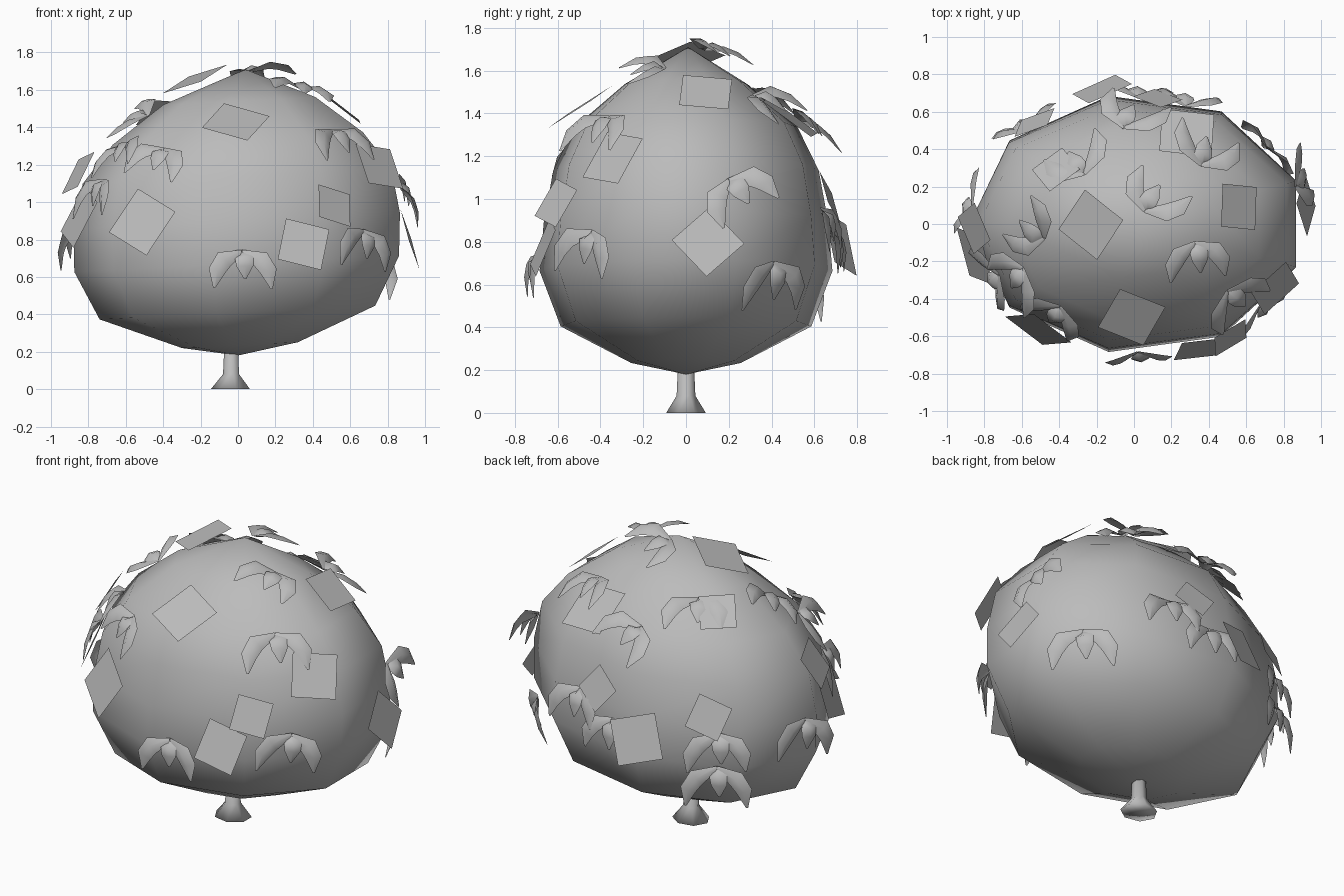
import bpy, math, random
from mathutils import Vector
from mathutils.bvhtree import BVHTree

random.seed(4)
if "Cube" in bpy.data.objects:
    bpy.data.objects.remove(bpy.data.objects["Cube"])

grey = bpy.data.materials.new("plain_grey")
grey.use_nodes = True
grey.diffuse_color = (0.5, 0.5, 0.5, 1)
grey.node_tree.nodes["Principled BSDF"].inputs["Base Color"].default_value = (0.5, 0.5, 0.5, 1)


def add(name, verts, faces, smooth=False):
    mesh = bpy.data.meshes.new(name)
    mesh.from_pydata(verts, [], faces)
    mesh.materials.append(grey)
    for p in mesh.polygons:
        p.use_smooth = smooth
    ob = bpy.data.objects.new(name, mesh)
    bpy.context.collection.objects.link(ob)
    return ob


def loft(name, rings, n, bottom, top, lean, cx):
    """Stack elliptical rings (z, rx, ry) and close both ends with a fan."""
    verts, faces = [], []
    for z, rx, ry in rings:
        for i in range(n):
            a = math.pi + math.tau * i / n
            x = cx + rx * math.cos(a)
            verts.append((x, ry * math.sin(a), z + lean * x))
    for r in range(len(rings) - 1):
        for i in range(n):
            j = (i + 1) % n
            faces.append((r * n + i, r * n + j, r * n + n + j, r * n + n + i))
    b, t = len(verts), len(verts) + 1
    verts += [bottom, top]
    last = (len(rings) - 1) * n
    for i in range(n):
        j = (i + 1) % n
        faces += [(b, j, i), (t, last + i, last + j)]
    add(name, verts, faces, True)
    return verts, faces


# Crown: faceted egg with smooth shading
crown_rings = [(0.235, 0.32, 0.26), (0.41, 0.76, 0.595), (0.67, 0.895, 0.695), (0.9, 0.9, 0.675),
               (1.14, 0.85, 0.63), (1.34, 0.69, 0.53), (1.54, 0.42, 0.29)]
cv, cf = loft("crown", crown_rings, 9, (0, 0, 0.18), (0.04, 0.01, 1.71), 0.05, 0.02)
surface = BVHTree.FromPolygons([Vector(v) for v in cv], cf)

# Trunk: thin stem with a flared foot
loft("trunk", [(0, 0.11, 0.095), (0.08, 0.045, 0.045), (0.3, 0.035, 0.035)],
     7, (-0.035, 0, 0), (-0.035, 0, 0.3), 0, -0.035)


def frame(p, upward):
    """Nearest crown point, outward normal, sideways and downhill directions."""
    hit, n, _, _ = surface.find_nearest(p)
    rough = Vector((p.x / 0.8, p.y / 0.6, (p.z - 0.85) / 0.8))
    if n.dot(rough) < 0:
        n = -n
    n = (n + rough.normalized() * 0.5).normalized()
    n = (n + Vector((0, 0, upward))).normalized()
    side = Vector((0, 0, 1)).cross(n).normalized()
    return hit, n, side, side.cross(n).normalized()


# Square foliage cards: x, y, z, edge length, roll in degrees, upward tilt
cards = [(-0.52, -0.59, 0.88, 0.28, -28, 0.3), (0.53, -0.62, 0.97, 0.2, -17, 0.3),
         (0.35, -0.70, 0.76, 0.24, -15, 0.35), (-0.01, -0.51, 1.43, 0.27, -28, 0.35),
         (-0.24, 0.0, 1.68, 0.27, 35, -0.1), (0.28, 0.49, 1.38, 0.28, 6, 0.25),
         (0.56, 0.09, 1.50, 0.23, -8, 0), (-0.42, 0.31, 1.49, 0.20, 5, 0),
         (0.79, -0.39, 1.18, 0.25, -8, 0.37), (0.94, 0.1, 0.78, 0.24, 42, 0.35),
         (-0.18, 0.73, 0.78, 0.26, 15, 0.3), (0.13, 0.70, 1.0, 0.19, -35, 0.2),
         (-0.54, 0.57, 0.95, 0.2, -22, 0.2), (-0.85, -0.03, 1.16, 0.22, 12, 0),
         (-0.9, -0.2, 0.92, 0.28, -20, 0.25)]
for x, y, z, size, roll, tilt in cards:
    p = Vector((x, y, z))
    hit, n, side, down = frame(p, tilt)
    c = hit + n * min(max((p - hit).length, 0.025), 0.06)
    a = math.radians(roll)
    u = (side * math.cos(a) - down * math.sin(a)) * size / 2
    v = (side * math.sin(a) + down * math.cos(a)) * size / 2
    add("leaf_card", [c - u - v, c + u - v, c + u + v, c - u + v], [(0, 3, 2, 1)])

# Sprigs: three arched drooping leaves from one point: x, y, z, turn in degrees
sprigs = [(0.02, -0.68, 0.73, 0), (-0.40, -0.45, 1.28, 10), (0.50, -0.36, 1.38, 0),
          (0.32, -0.1, 1.59, 40), (0.86, 0.2, 1.08, -30), (0.73, 0.43, 0.68, 0),
          (0.72, -0.5, 0.84, 10), (0.36, 0.32, 1.48, -20), (-0.05, 0.53, 1.38, 25),
          (-0.28, 0.3, 1.53, 0), (-0.62, -0.25, 1.32, -20), (-0.58, 0.52, 0.84, 0),
          (-0.57, 0.52, 0.64, 0), (-0.88, 0.1, 0.85, 10), (0.28, 0.66, 0.95, 0),
          (0.03, 0.68, 0.84, 0), (-0.5, -0.08, 1.48, 60), (0.06, 0.08, 1.7, 30),
          (-0.78, -0.3, 1.12, 0)]
# Leaf outline: distance along, half width, lift
profile = [(0.0, 0.015, 0.03), (0.4, 0.05, 0.075), (0.7, 0.045, 0.075), (1.0, 0.006, 0.05)]
for x, y, z, turn in sprigs:
    hit, n, side, down = frame(Vector((x, y, z)), 0.1)
    a = math.radians(turn)
    wide = side * math.cos(a) + down * math.sin(a)
    fall = down * math.cos(a) - side * math.sin(a)
    verts, faces = [], []
    for reach in (-0.75, 0.1, 0.75):
        length = random.uniform(0.19, 0.23) * (0.75 + abs(reach) * 0.35)
        base = len(verts)
        for t, w, lift in profile:
            mid = hit + (wide * reach * t * (2 - t) + fall * (0.2 * t + 0.75 * t * t)) * length + n * lift
            tangent = wide * reach * (2 - 2 * t) + fall * (0.2 + 1.5 * t)
            across = n.cross(tangent).normalized()
            # Ridge runs along the middle, edges fold slightly inward
            verts += [mid - across * w - n * w * 0.4, mid, mid + across * w - n * w * 0.4]
        for k in range(len(profile) - 1):
            for s in range(2):
                q = base + k * 3 + s
                faces.append((q, q + 3, q + 4, q + 1))
    add("leaf_sprig", verts, faces, True)
